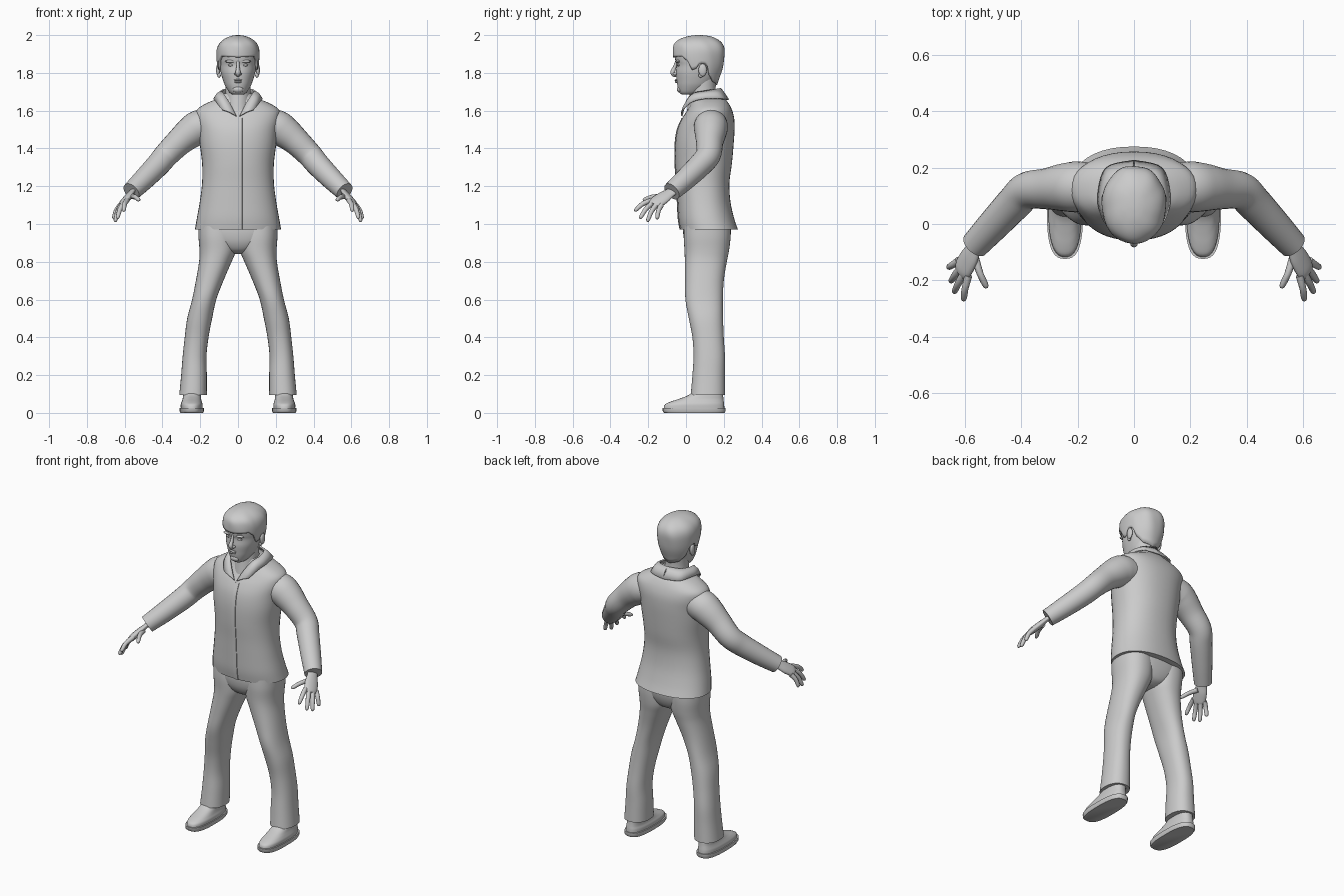
import bpy, bmesh, math
from mathutils import Vector

GREY = bpy.data.materials.new("plain grey")
GREY.diffuse_color = (0.6, 0.6, 0.6, 1)


def finish(name, bm, mirror=False, thick=0):
    bmesh.ops.recalc_face_normals(bm, faces=bm.faces)
    me = bpy.data.meshes.new(name)
    bm.to_mesh(me)
    bm.free()
    me.materials.append(GREY)
    for p in me.polygons:
        p.use_smooth = True
    me.set_sharp_from_angle(angle=math.radians(50))
    ob = bpy.data.objects.new(name, me)
    bpy.context.collection.objects.link(ob)
    if thick:
        m = ob.modifiers.new("thickness", 'SOLIDIFY')
        m.thickness, m.offset = thick, -1
    if mirror:
        ob.modifiers.new("mirror", 'MIRROR').use_clip = False
    return ob


def dense(rows, k):
    """Smooth (Catmull-Rom) in-between rows."""
    out = []
    for i in range(len(rows) - 1):
        a, b, c, d = rows[max(i - 1, 0)], rows[i], rows[i + 1], rows[min(i + 2, len(rows) - 1)]
        for s in range(k):
            t = s / k
            out.append([0.5 * (2 * q + (r - p) * t + (2 * p - 5 * q + 4 * r - u) * t * t
                               + (3 * q - p - 3 * r + u) * t ** 3) for p, q, r, u in zip(a, b, c, d)])
    return out + [list(rows[-1])]


def skin(bm, rings, closed=True, caps=True):
    vs = [[bm.verts.new(p) for p in r] for r in rings]
    n = len(vs[0])
    for a, b in zip(vs, vs[1:]):
        for i in range(n if closed else n - 1):
            j = (i + 1) % n
            bm.faces.new((a[i], a[j], b[j], b[i]))
    if caps:
        bm.faces.new(vs[0])
        bm.faces.new(vs[-1])


def ell(v, p):
    return math.copysign(abs(v) ** (2 / p), v)


def oval(a, z, cx, hx, yf, yb, p=2.0):
    """Point at angle a (0 = front) of a horizontal rounded section."""
    return (cx + hx * ell(math.sin(a), p), (yf + yb) / 2 - (yb - yf) / 2 * ell(math.cos(a), p), z)


def stack(name, rows, p=2.0, k=4, n=40, mirror=False):
    """Body part from horizontal sections: z, centre x, half width, front y, back y."""
    bm = bmesh.new()
    skin(bm, [[oval(math.tau * i / n, *r, p) for i in range(n)] for r in dense(rows, k)])
    return finish(name, bm, mirror)


def tube(name, pts, side=(0, 1, 0.3), flat=1.0, k=5, n=16, mirror=True):
    """Limb along points x, y, z, radius; flat scales the second radius."""
    rows = dense(pts, k)
    c = [Vector(r[:3]) for r in rows]
    rings = []
    for i, r in enumerate(rows):
        t = (c[min(i + 1, len(c) - 1)] - c[max(i - 1, 0)]).normalized()
        u = Vector(side)
        u = (u - t * u.dot(t)).normalized()
        v = t.cross(u)
        rings.append([c[i] + r[3] * (u * math.cos(math.tau * j / n) + flat * v * math.sin(math.tau * j / n))
                      for j in range(n)])
    bm = bmesh.new()
    skin(bm, rings)
    return finish(name, bm, mirror)


def blob(name, loc, size, mirror=False):
    bm = bmesh.new()
    bmesh.ops.create_uvsphere(bm, u_segments=16, v_segments=10, radius=1)
    for v in bm.verts:
        v.co = Vector([l + s * q for l, s, q in zip(loc, size, v.co)])
    return finish(name, bm, mirror)


# Jacket body
jacket = [(.97, 0, .228, -.03, .275), (1.03, 0, .218, -.04, .255), (1.12, 0, .202, -.045, .235),
          (1.22, 0, .19, -.05, .23), (1.32, 0, .19, -.057, .243), (1.42, 0, .202, -.057, .252),
          (1.5, 0, .21, -.045, .257), (1.56, 0, .222, -.02, .255), (1.605, 0, .218, .008, .243),
          (1.64, 0, .165, .025, .225), (1.665, 0, .105, .03, .205), (1.69, 0, .075, .035, .185)]
stack("jacket_body", jacket, 2.25)

# Front closing strip and open neck edge
bm = bmesh.new()
skin(bm, [[(-.002, r[3] + .004, r[0]), (0, r[3] - .004, r[0]), (.022, r[3] - .002, r[0]), (.024, r[3] + .004, r[0])]
          for r in dense(jacket[:8], 4)], closed=False, caps=False)
finish("jacket_placket", bm)

# Folded collar: fold line and outer edge, from front point round to the back
fold = [(.008, -.026, 1.572), (.04, -.008, 1.635), (.075, .03, 1.69), (.088, .09, 1.705), (.07, .155, 1.715),
        (0, .185, 1.72)]
edge = [(.082, -.02, 1.605), (.098, -.005, 1.622), (.118, .03, 1.648), (.13, .1, 1.665), (.1, .2, 1.665),
        (0, .228, 1.66)]
bm = bmesh.new()
skin(bm, [dense(fold, 5), [[(p + q) / 2 + o for p, q, o in zip(a, b, (.004, -.003, .006))]
                           for a, b in zip(dense(fold, 5), dense(edge, 5))], dense(edge, 5)],
     closed=False, caps=False)
finish("collar", bm, True, .008)

# Sleeves with cuffs
tube("sleeve", [(.13, .135, 1.525, .08), (.2, .132, 1.515, .09), (.25, .13, 1.485, .085), (.31, .125, 1.435, .073),
                (.38, .118, 1.365, .066), (.425, .075, 1.312, .063), (.5, -.005, 1.235, .057),
                (.565, -.075, 1.172, .05)], n=24)

# Hands
tube("palm", [(.545, -.05, 1.187, .03), (.566, -.085, 1.165, .031), (.585, -.12, 1.14, .04),
              (.606, -.158, 1.113, .041), (.614, -.17, 1.1, .034)], side=(.45, .75, -.35), flat=.45)
fingers = {"index_finger": ((.588, -.183, 1.125), (.606, -.273, 1.07)),
           "middle_finger": ((.602, -.172, 1.115), (.64, -.245, 1.03)),
           "ring_finger": ((.614, -.153, 1.106), (.652, -.206, 1.013)),
           "little_finger": ((.623, -.13, 1.1), (.66, -.155, 1.027)),
           "thumb": ((.565, -.115, 1.145), (.523, -.228, 1.128))}
for name, (a, b) in fingers.items():
    a, b = Vector(a), Vector(b)
    m = a.lerp(b, .5) + Vector((.003, -.003, .008))
    tube(name, [(*a, .014), (*m, .0125), (*a.lerp(b, .9), .0105), (*b, .004)], n=10, k=3)

# Trousers
stack("trouser_seat", [(.842, 0, .03, .06, .16), (.86, 0, .09, .02, .2), (.9, 0, .165, -.005, .225),
                       (.95, 0, .205, -.015, .238), (1.0, 0, .21, -.015, .238)], 2.4)
stack("trouser_leg", [(.095, .238, .073, .025, .207), (.2, .233, .068, .034, .206), (.3, .23, .063, .04, .206),
                      (.4, .219, .063, .034, .2), (.5, .203, .066, .015, .196), (.6, .179, .064, -.003, .195),
                      (.7, .15, .073, -.005, .2), (.8, .12, .086, -.006, .216), (.86, .107, .097, -.008, .228),
                      (.93, .107, .102, -.012, .236), (.99, .108, .102, -.01, .236)], 2.25, mirror=True)

# Shoes
stack("shoe_sole", [(0, .245, .06, -.115, .203), (.008, .245, .064, -.123, .209), (.027, .245, .064, -.124, .209)],
      2.7, k=1, mirror=True)
stack("shoe_upper", [(.025, .245, .058, -.118, .203), (.045, .245, .058, -.111, .202), (.06, .245, .053, -.08, .2),
                     (.075, .244, .049, -.035, .198), (.095, .243, .047, .015, .196), (.13, .24, .045, .06, .19)],
      2.5, mirror=True)

# Neck and head
stack("neck", [(1.6, 0, .07, .005, .17), (1.66, 0, .067, .015, .165), (1.72, 0, .066, .022, .157),
               (1.79, 0, .07, .02, .165)])
stack("head", [(1.685, 0, .028, -.022, .04), (1.697, 0, .046, -.036, .085), (1.73, 0, .067, -.045, .13),
               (1.76, 0, .079, -.049, .152), (1.8, 0, .091, -.053, .17), (1.84, 0, .097, -.05, .182),
               (1.87, 0, .1, -.057, .188), (1.92, 0, .1, -.058, .188), (1.97, 0, .06, -.02, .14)], 2.15)

# Face details
tube("nose", [(0, -.05, 1.862, .007), (0, -.06, 1.83, .009), (0, -.07, 1.805, .013), (0, -.064, 1.79, .011),
              (0, -.052, 1.785, .006)], side=(1, 0, 0), n=12, mirror=False)
blob("nostril", (.011, -.058, 1.795), (.009, .012, .008), True)
blob("upper_lip", (0, -.051, 1.762), (.023, .009, .005))
blob("lower_lip", (0, -.05, 1.752), (.019, .009, .006))
blob("chin", (0, -.033, 1.713), (.028, .015, .018))
blob("brow", (.038, -.042, 1.861), (.03, .013, .008), True)
blob("eye", (.037, -.037, 1.841), (.016, .011, .007), True)
blob("ear", (.105, .088, 1.815), (.011, .022, .034), True)
blob("ear_lobe", (.1, .078, 1.787), (.009, .012, .013), True)

# Hair cap: hull sections cut at a hairline that drops from fringe to nape
hull = dense([(1.72, 0, .07, -.04, .16), (1.77, 0, .092, -.05, .176), (1.82, 0, .106, -.06, .194),
              (1.87, 0, .113, -.068, .203), (1.92, 0, .113, -.069, .206), (1.955, 0, .1, -.06, .193),
              (1.98, 0, .073, -.03, .163), (1.995, 0, .038, .015, .125), (2.0, 0, .008, .06, .08)], 6)
line = [(0, 1.882), (50, 1.888), (66, 1.86), (74, 1.815), (84, 1.82), (92, 1.852), (108, 1.845), (118, 1.79), (140, 1.75),
        (180, 1.735)]


def hairline(a):
    d = math.degrees(min(a, math.tau - a))
    for (d0, z0), (d1, z1) in zip(line, line[1:]):
        if d <= d1:
            return z0 + (z1 - z0) * (d - d0) / (d1 - d0)
    return line[-1][1]


def hair_point(a, t):
    z = hairline(a)
    z += (2.0 - z) * (1 - (1 - t) ** 2)
    for p, q in zip(hull, hull[1:]):
        if z <= q[0] + 1e-6:
            f = (z - p[0]) / max(q[0] - p[0], 1e-6)
            r = [u + (w - u) * f for u, w in zip(p, q)]
            x, y, _ = oval(a, *r, 2.1)
            wave = 1 + .015 * math.sin(7 * a + 5 * t) * math.sin(math.pi * t)  # soft locks
            return (x * wave, .07 + (y - .07) * wave, z)
    return (0, .07, 2.0)


bm = bmesh.new()
skin(bm, [[hair_point(math.tau * i / 72, t / 20) for i in range(72)] for t in range(20)], caps=False)
bm.verts.ensure_lookup_table()
bm.faces.new(bm.verts[-72:])
finish("hair", bm, False, .014)
